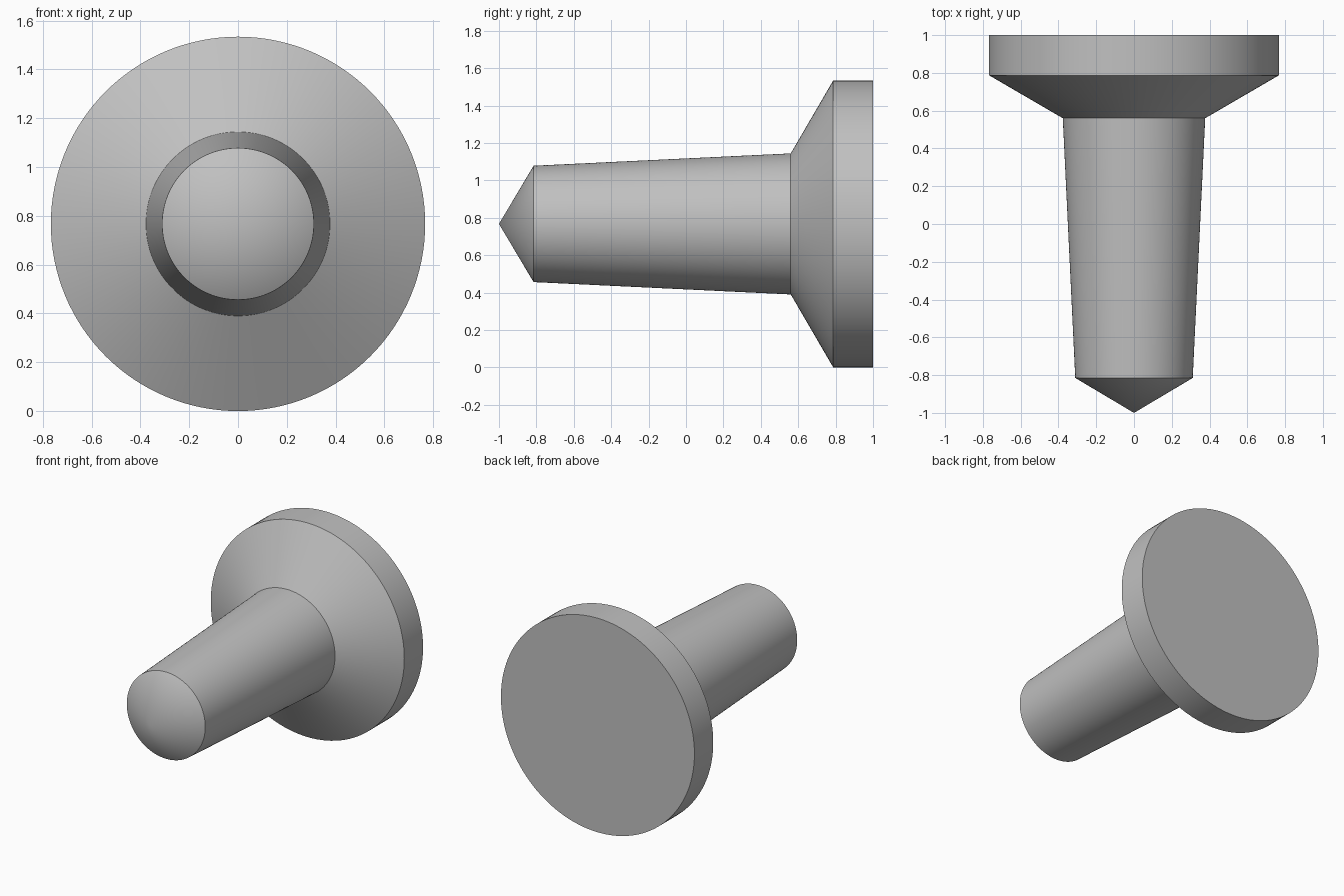
import bpy
import bmesh
import math
from mathutils import Matrix, Vector

cube = bpy.data.objects.get("Cube")
if cube:
    bpy.data.objects.remove(cube, do_unlink=True)

HEAD_RADIUS = 0.767
SEGMENTS = 128

# Plain grey metal
grey = bpy.data.materials.new("grey_metal")
grey.use_nodes = True
colour = (0.53, 0.53, 0.53, 1.0)
grey.diffuse_color = colour
grey.node_tree.nodes["Principled BSDF"].inputs["Base Color"].default_value = colour


def lathe(name, profile):
    """Spin a (radius, y) profile around the y axis through the head centre."""
    bm = bmesh.new()
    verts = [bm.verts.new((r, y, 0)) for r, y in profile]
    edges = [bm.edges.new(pair) for pair in zip(verts, verts[1:])]
    bmesh.ops.spin(bm, geom=verts + edges, cent=(0, 0, 0), axis=(0, 1, 0),
                   angle=math.tau, steps=SEGMENTS)
    bmesh.ops.remove_doubles(bm, verts=bm.verts, dist=0.0005)
    bmesh.ops.transform(bm, matrix=Matrix.Translation(Vector((0, 0, HEAD_RADIUS))),
                        verts=bm.verts)
    bmesh.ops.recalc_face_normals(bm, faces=bm.faces)
    mesh = bpy.data.meshes.new(name)
    bm.to_mesh(mesh)
    bm.free()
    mesh.materials.append(grey)
    obj = bpy.data.objects.new(name, mesh)
    bpy.context.collection.objects.link(obj)
    bpy.ops.object.select_all(action="DESELECT")
    obj.select_set(True)
    bpy.context.view_layer.objects.active = obj
    bpy.ops.object.shade_smooth_by_angle(angle=math.radians(20))
    return obj


# Conical tip, tapered shank, countersunk flare, rim and flat back
lathe("countersunk_pin", [
    (0, -1),
    (0.311, -0.815),
    (0.377, 0.56),
    (HEAD_RADIUS, 0.787),
    (HEAD_RADIUS, 1),
    (0, 1),
])
